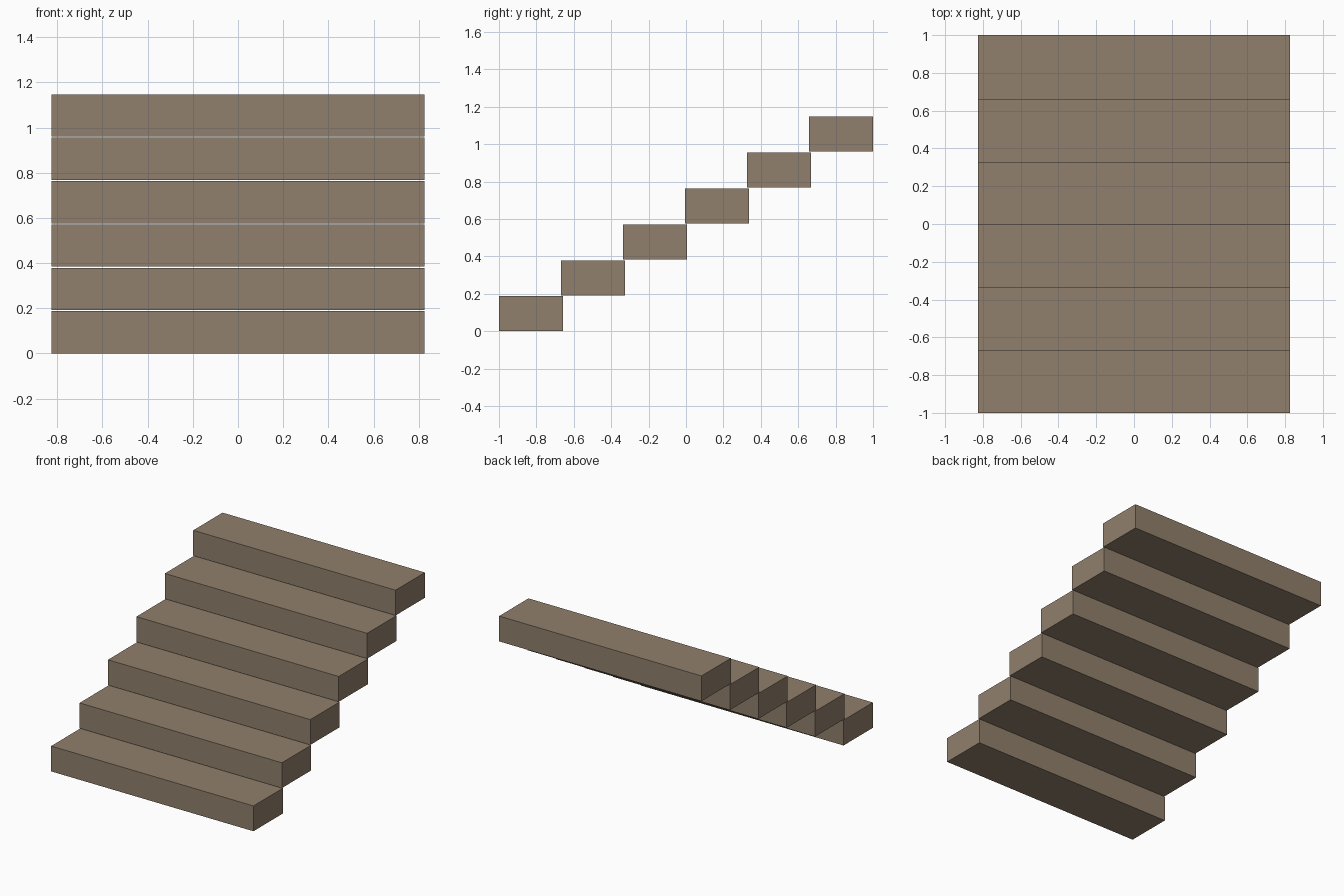
import bpy

if "Cube" in bpy.data.objects:
    bpy.data.objects.remove(bpy.data.objects["Cube"])

STEPS = 6
WIDTH, DEPTH, HEIGHT = 1.653, 0.342, 0.187
RUN = (2.0 - DEPTH) / (STEPS - 1)   # slight overlap between treads
RISE = 0.192                        # thin gap between treads

wood = bpy.data.materials.new("brown_wood")
wood.diffuse_color = (0.28, 0.215, 0.15, 1)
wood.use_nodes = True
wood.node_tree.nodes["Principled BSDF"].inputs["Base Color"].default_value = wood.diffuse_color

# Staircase of identical block steps rising towards the back
for i in range(STEPS):
    bpy.ops.mesh.primitive_cube_add(
        size=1, location=(0, -1 + DEPTH / 2 + i * RUN, HEIGHT / 2 + i * RISE))
    step = bpy.context.object
    step.name = f"step_{i + 1}"
    step.scale = (WIDTH, DEPTH, HEIGHT)
    bpy.ops.object.transform_apply(location=False, rotation=False, scale=True)
    step.data.materials.append(wood)
